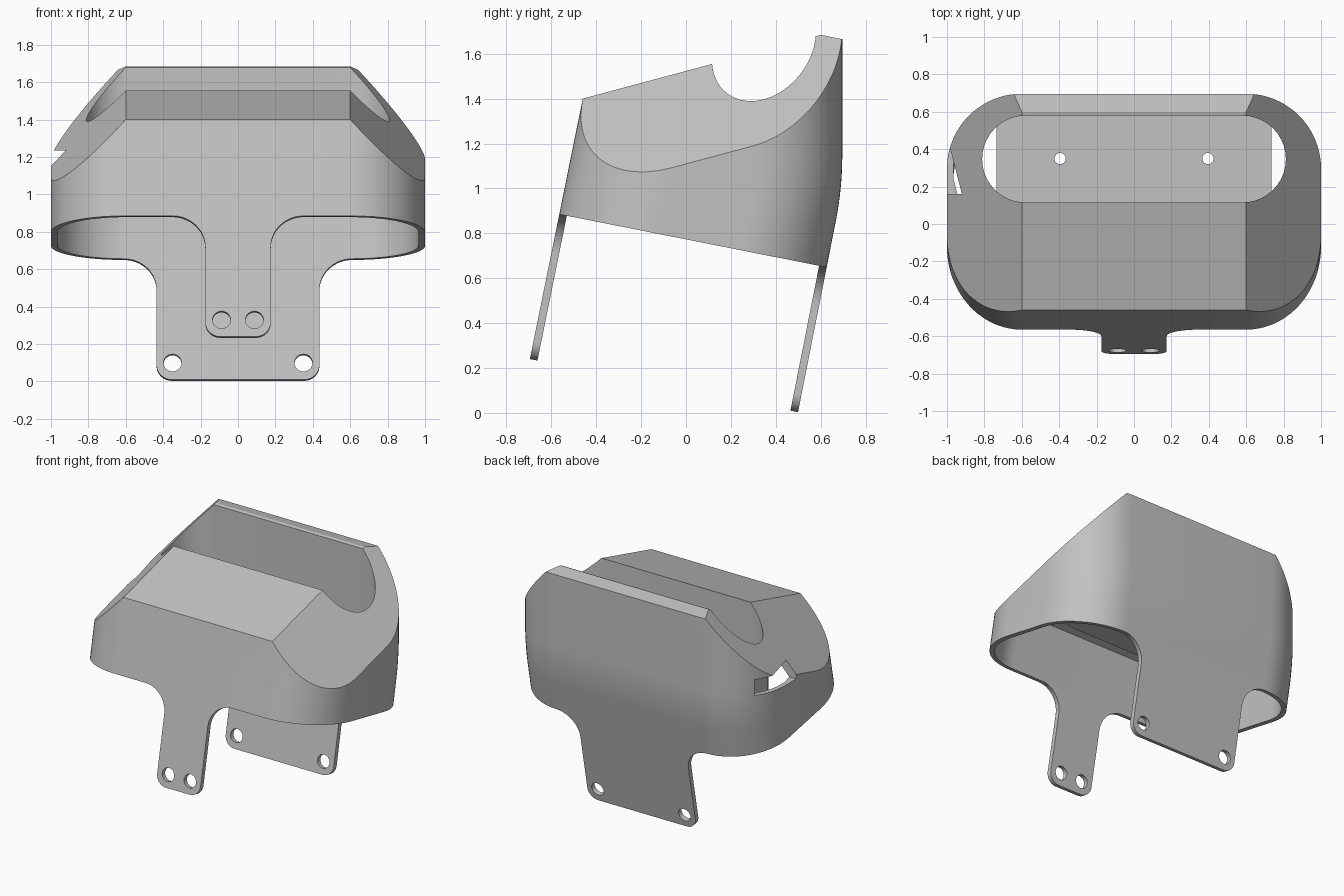
import bpy, bmesh
from math import sin, cos, radians
from mathutils import Vector

if "Cube" in bpy.data.objects:
    bpy.data.objects.remove(bpy.data.objects["Cube"], do_unlink=True)

WALL, LEAN, RISE = 0.035, 0.198, 0.268

grey = bpy.data.materials.new("plain_grey")
grey.use_nodes = True
grey.diffuse_color = (0.54, 0.54, 0.54, 1)
grey.node_tree.nodes["Principled BSDF"].inputs["Base Color"].default_value = (0.54, 0.54, 0.54, 1)


def to_object(name, bm):
    bmesh.ops.recalc_face_normals(bm, faces=bm.faces)
    mesh = bpy.data.meshes.new(name)
    bm.to_mesh(mesh)
    bm.free()
    mesh.materials.append(grey)
    obj = bpy.data.objects.new(name, mesh)
    bpy.context.collection.objects.link(obj)
    return obj


def arc(cx, cy, rx, start, end, n=20, ry=None):
    angles = [radians(start + (end - start) * i / n) for i in range(n + 1)]
    return [(cx + rx * cos(a), cy + (ry or rx) * sin(a)) for a in angles]


def prism(name, outline, low, high, leaning=False):
    bm = bmesh.new()
    face = bm.faces.new([bm.verts.new((x, y, low)) for x, y in outline])
    up = bmesh.ops.extrude_face_region(bm, geom=[face])["geom"]
    bmesh.ops.translate(bm, vec=(0, 0, high - low), verts=[v for v in up if isinstance(v, bmesh.types.BMVert)])
    if leaning:
        # turn to run front to back, square to the leaning walls
        for v in bm.verts:
            x, height, y = v.co
            v.co = (x, y, height - LEAN * y)
    return to_object(name, bm)


def box(name, x0, x1, y0, y1, z0, z1):
    return prism(name, [(x0, y0), (x1, y0), (x1, y1), (x0, y1)], z0, z1)


def stadium(half, y, r):
    return arc(half, y, r, -90, 90) + arc(-half, y, r, 90, 270)


def cut(target, cutter):
    # subtract the cutter for good, then remove it
    mod = target.modifiers.new("cut", "BOOLEAN")
    mod.operation, mod.solver, mod.object = "DIFFERENCE", "EXACT", cutter
    with bpy.context.temp_override(object=target, active_object=target):
        bpy.ops.object.modifier_apply(modifier=mod.name)
    bpy.data.objects.remove(cutter, do_unlink=True)


# Leaning front wall, and back wall that bends upright
def front_y(z):
    return -0.46 - 0.203 * (1.4 - z)


def back_y(z):
    if z < 0.85:
        return 0.627 + LEAN * (z - 0.65)
    return 0.6963 - LEAN / 0.6 * max(0, 1.15 - z) ** 2


def body(name, inset, z_low, top_drop, side_drop):
    levels = [z_low] + [0.85 + 0.03 * i for i in range(11)] + [1.9]
    r, rf = 0.4 - inset, 0.46 - inset
    bm = bmesh.new()
    rings = []
    for z in levels:
        a, b = front_y(z) + inset + rf, back_y(z) - inset - r
        pts = (arc(0.6, a, r, -90, 0, ry=rf) + arc(0.6, b, r, 0, 90)
               + arc(-0.6, b, r, 90, 180) + arc(-0.6, a, r, 180, 270, ry=rf))
        rings.append([bm.verts.new((x, y, z)) for x, y in pts])
    for low, high in zip(rings, rings[1:]):
        for i in range(len(low)):
            j = (i + 1) % len(low)
            bm.faces.new((low[i], low[j], high[j], high[i]))
    bm.faces.new(rings[0])
    bm.faces.new(rings[-1])
    # sloping top, back ridge and sloping sides
    planes = [((0, -0.46, 1.4 - top_drop), (0, -RISE, 1)),
              ((0, 0.6, 1.684 - top_drop), (0, LEAN, 1))]
    planes += [((s * 0.6, -0.46, 1.4 - side_drop), (s * 1.035, -RISE, 1)) for s in (1, -1)]
    for co, no in planes:
        bmesh.ops.bisect_plane(bm, geom=bm.verts[:] + bm.edges[:] + bm.faces[:], dist=1e-5,
                               plane_co=co, plane_no=Vector(no).normalized(), clear_outer=True)
        bmesh.ops.holes_fill(bm, edges=[e for e in bm.edges if e.is_boundary], sides=0)
    return to_object(name, bm)


# Hollow shell, keeping a walled channel below the top slot
shell = body("shell_with_tabs", 0, -0.2, 0, 0)
cavity = body("cavity", WALL, -0.3, 0.13, 0.09)
cut(cavity, prism("channel_wall", stadium(0.58, 0.347, 0.232 + WALL), 0.92, 2))
cut(shell, cavity)


# Trim the walls to a tilted rim with a mounting tab front and back
def trim(half, y0, y1, hole_x):
    rim, low, fillet, corner = 0.773, 0.102, 0.175, 0.08
    right = ([(1.2, -0.8), (1.2, rim)] + arc(half + fillet, rim - fillet, fillet, 90, 180)
             + arc(half - corner, low + corner, corner, 0, -90))
    outline = right + [(-x, h) for x, h in reversed(right)]
    cut(shell, prism("trim", outline, y0, y1, True))
    for s in (1, -1):
        cut(shell, prism("bolt_hole", arc(s * hole_x, 0.195, 0.048, 0, 348, 29), y0, y1, True))


trim(0.175, -1.3, 0.05, 0.088)
trim(0.435, -0.05, 1.3, 0.35)

# Slot with a narrower shelf across it, open at both ends
slot = prism("slot", stadium(0.58, 0.347, 0.232), 0.85, 2)
cut(slot, box("shelf_block", -0.735, 0.735, 0, 0.7, 0.8, 0.97))
cut(shell, slot)
for s in (1, -1):
    cut(shell, prism("shelf_hole", arc(s * 0.395, 0.35, 0.03, 0, 345, 23), 0.8, 1.1))

# Square port through one side
cut(shell, box("side_port", -1.1, -0.88, 0.16, 0.53, 1.12, 1.235))

bpy.ops.object.select_all(action="DESELECT")
shell.select_set(True)
bpy.context.view_layer.objects.active = shell
bpy.ops.object.shade_smooth_by_angle(angle=radians(25))
